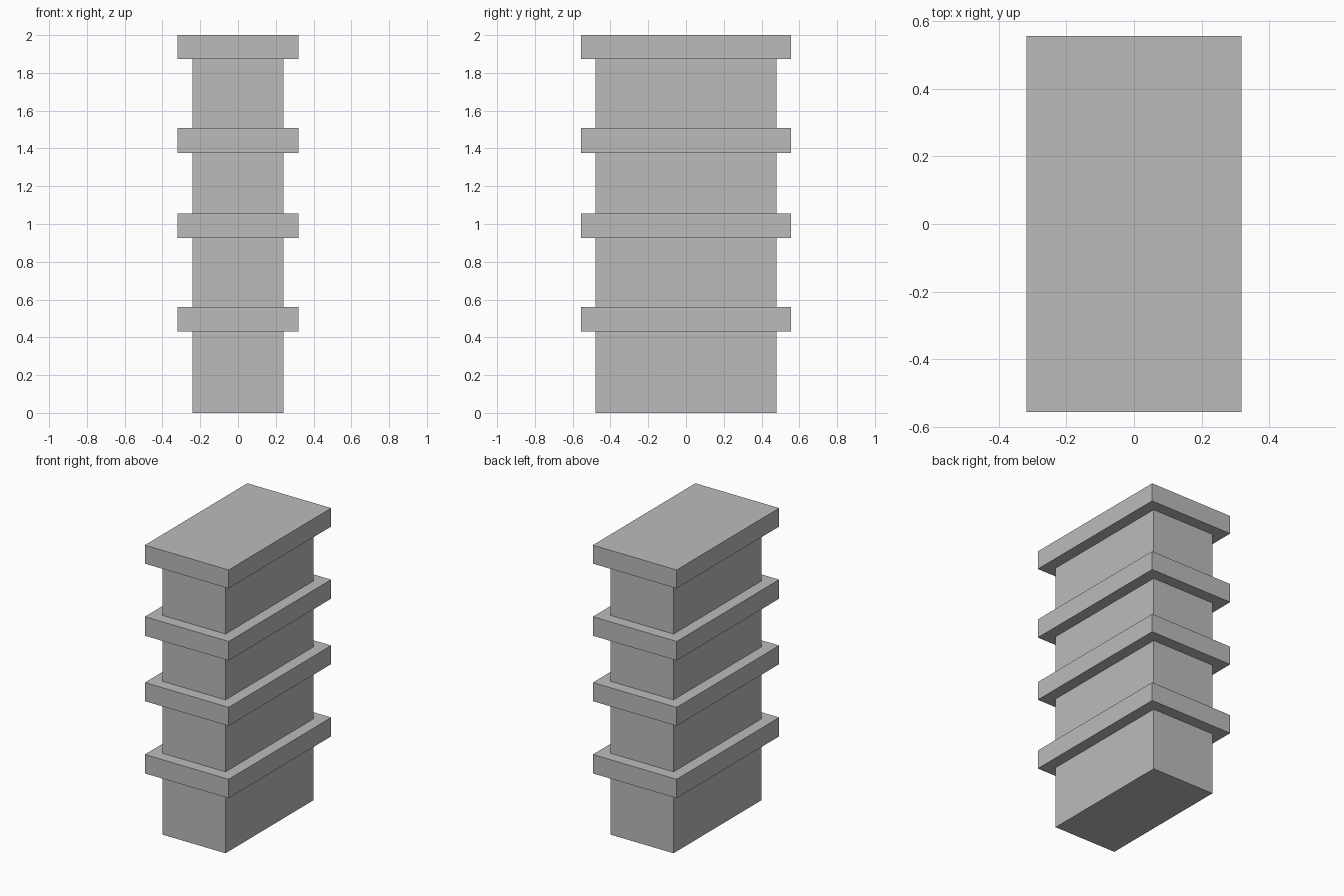
import bpy

if "Cube" in bpy.data.objects:
    bpy.data.objects.remove(bpy.data.objects["Cube"])

# One flat grey for the whole model
grey = bpy.data.materials.new("light grey")
grey.diffuse_color = (0.5, 0.5, 0.5, 1)
grey.use_nodes = True
grey.node_tree.nodes["Principled BSDF"].inputs["Base Color"].default_value = grey.diffuse_color


def box(name, half_x, half_y, z0, z1):
    bpy.ops.mesh.primitive_cube_add(size=2, location=(0, 0, (z0 + z1) / 2))
    ob = bpy.context.object
    ob.name = name
    ob.scale = (half_x, half_y, (z1 - z0) / 2)
    bpy.ops.object.transform_apply(location=False, rotation=False, scale=True)
    ob.data.materials.append(grey)


# Wide slabs, the last one being the flat cap
slabs = [(0.43, 0.56), (0.927, 1.055), (1.377, 1.508), (1.873, 2.0)]

# Narrow column sections filling the gaps below each slab
base = 0.0
for i, (z0, z1) in enumerate(slabs, 1):
    box(f"column_section_{i}", 0.24, 0.478, base, z0)
    box("top_cap" if i == len(slabs) else f"band_{i}", 0.319, 0.557, z0, z1)
    base = z1
